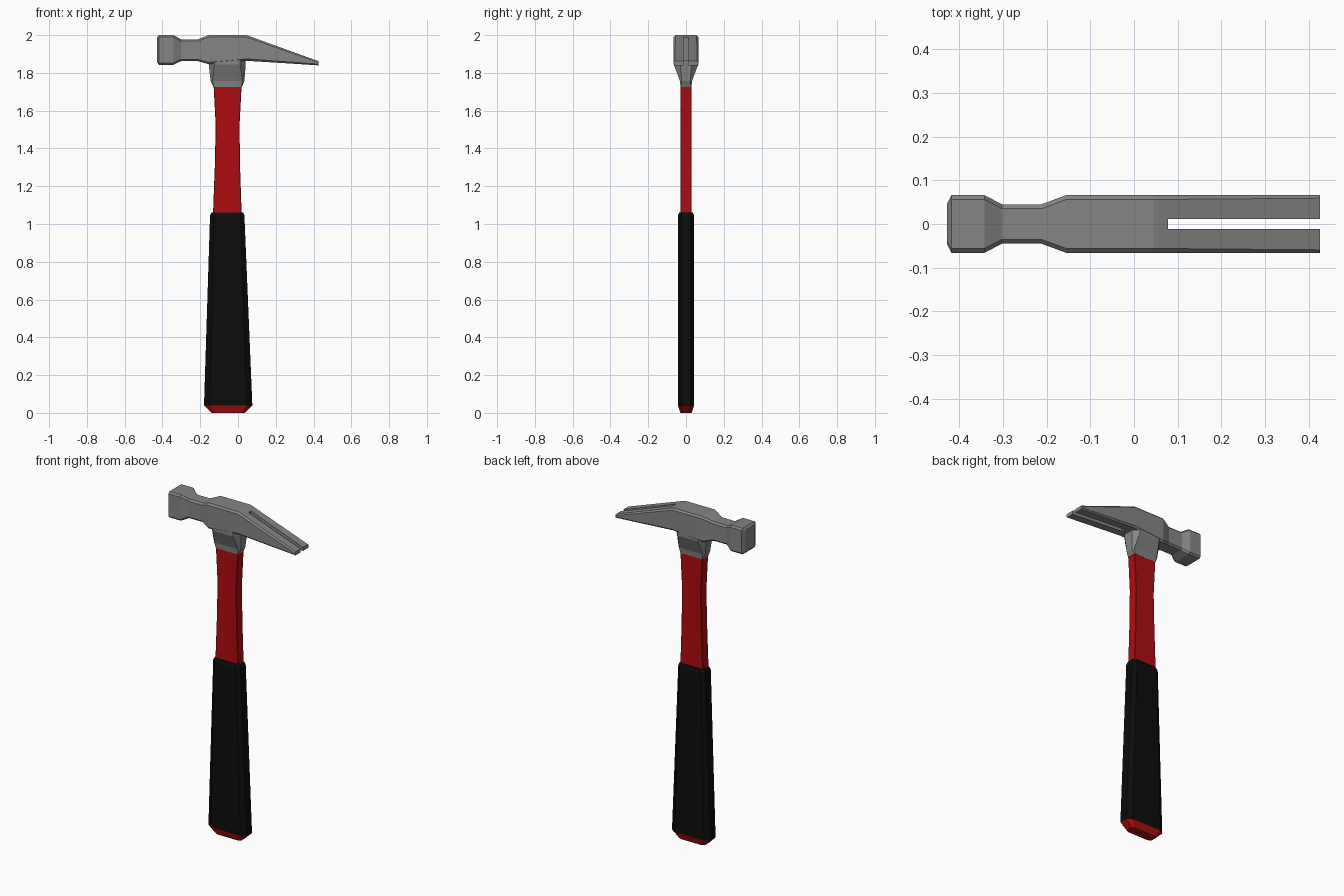
import bpy, bmesh

if "Cube" in bpy.data.objects:
    bpy.data.objects.remove(bpy.data.objects["Cube"])


def material(name, rgb):
    m = bpy.data.materials.new(name)
    m.diffuse_color = (*rgb, 1)
    m.use_nodes = True
    m.node_tree.nodes["Principled BSDF"].inputs["Base Color"].default_value = m.diffuse_color
    return m


steel = material("steel grey", (0.235, 0.235, 0.235))
red = material("red", (0.42, 0.004, 0.005))
black = material("black rubber", (0.0035, 0.0035, 0.0035))


def octagon(a0, a1, b0, b1, ca, cb):
    """Rectangle with its corners cut by ca along a and cb along b."""
    return [(a0 + ca, b0), (a1 - ca, b0), (a1, b0 + cb), (a1, b1 - cb),
            (a1 - ca, b1), (a0 + ca, b1), (a0, b1 - cb), (a0, b0 + cb)]


def loft(name, rings, mat):
    """Skin a list of equal-length 3D rings and cap both ends."""
    bm = bmesh.new()
    loops = [[bm.verts.new(p) for p in ring] for ring in rings]
    n = len(loops[0])
    for r, s in zip(loops, loops[1:]):
        for i in range(n):
            bm.faces.new((r[i], r[(i + 1) % n], s[(i + 1) % n], s[i]))
    bm.faces.new(loops[0])
    bm.faces.new(loops[-1])
    bmesh.ops.recalc_face_normals(bm, faces=bm.faces)
    me = bpy.data.meshes.new(name)
    bm.to_mesh(me)
    bm.free()
    me.materials.append(mat)
    ob = bpy.data.objects.new(name, me)
    bpy.context.collection.objects.link(ob)
    return ob


def upright(name, stations, mat):
    """Loft along z; stations are (z, x0, x1, half depth, cut x, cut y)."""
    return loft(name, [[(x, y, z) for x, y in octagon(x0, x1, -h, h, cx, cy)]
                       for z, x0, x1, h, cx, cy in stations], mat)


# Head: striking face, neck, body and claw, as (x, bottom, top, half depth, cut)
head_stations = [
    (-0.428, 1.855, 1.988, 0.045, 0.010),
    (-0.418, 1.843, 2.000, 0.066, 0.010),
    (-0.342, 1.843, 2.000, 0.066, 0.010),
    (-0.302, 1.862, 1.978, 0.045, 0.010),
    (-0.212, 1.862, 1.978, 0.045, 0.010),
    (-0.155, 1.846, 2.000, 0.066, 0.010),
    (0.045, 1.864, 2.000, 0.066, 0.010),
    (0.426, 1.840, 1.862, 0.066, 0.007),
]
head = loft("hammer_head",
            [[(x, y, z) for y, z in octagon(-h, h, lo, hi, c, c)]
             for x, lo, hi, h, c in head_stations], steel)

# Slot cut through the claw
cutter = loft("slot_cutter",
              [[(x, y, z) for y, z in ((-0.012, 1.7), (0.012, 1.7), (0.012, 2.1), (-0.012, 2.1))]
               for x in (0.078, 0.6)], steel)
cutter.hide_render = True
mod = head.modifiers.new("slot", 'BOOLEAN')
mod.operation = 'DIFFERENCE'
mod.solver = 'EXACT'
mod.object = cutter
bpy.context.view_layer.objects.active = head
bpy.ops.object.modifier_apply(modifier="slot")
bpy.data.objects.remove(cutter)

# Socket under the head
upright("head_socket", [
    (1.725, -0.130, 0.020, 0.029, 0.003, 0.003),
    (1.758, -0.145, 0.034, 0.032, 0.010, 0.010),
    (1.845, -0.155, 0.041, 0.065, 0.030, 0.035),
    (1.900, -0.155, 0.041, 0.065, 0.030, 0.035),
], steel)

# Waisted red shaft
upright("shaft", [
    (1.000, -0.132, 0.019, 0.028, 0.002, 0.002),
    (1.060, -0.132, 0.019, 0.028, 0.002, 0.002),
    (1.300, -0.123, 0.011, 0.028, 0.002, 0.002),
    (1.520, -0.118, 0.008, 0.028, 0.002, 0.002),
    (1.730, -0.129, 0.019, 0.028, 0.002, 0.002),
], red)

# Flared rubber grip
upright("grip", [
    (0.040, -0.180, 0.076, 0.043, 0.030, 0.018),
    (1.045, -0.148, 0.034, 0.043, 0.020, 0.018),
    (1.062, -0.140, 0.027, 0.035, 0.020, 0.016),
], black)

# Red butt cap
upright("butt_cap", [
    (0.000, -0.140, 0.036, 0.030, 0.020, 0.012),
    (0.040, -0.180, 0.076, 0.043, 0.030, 0.018),
], red)
